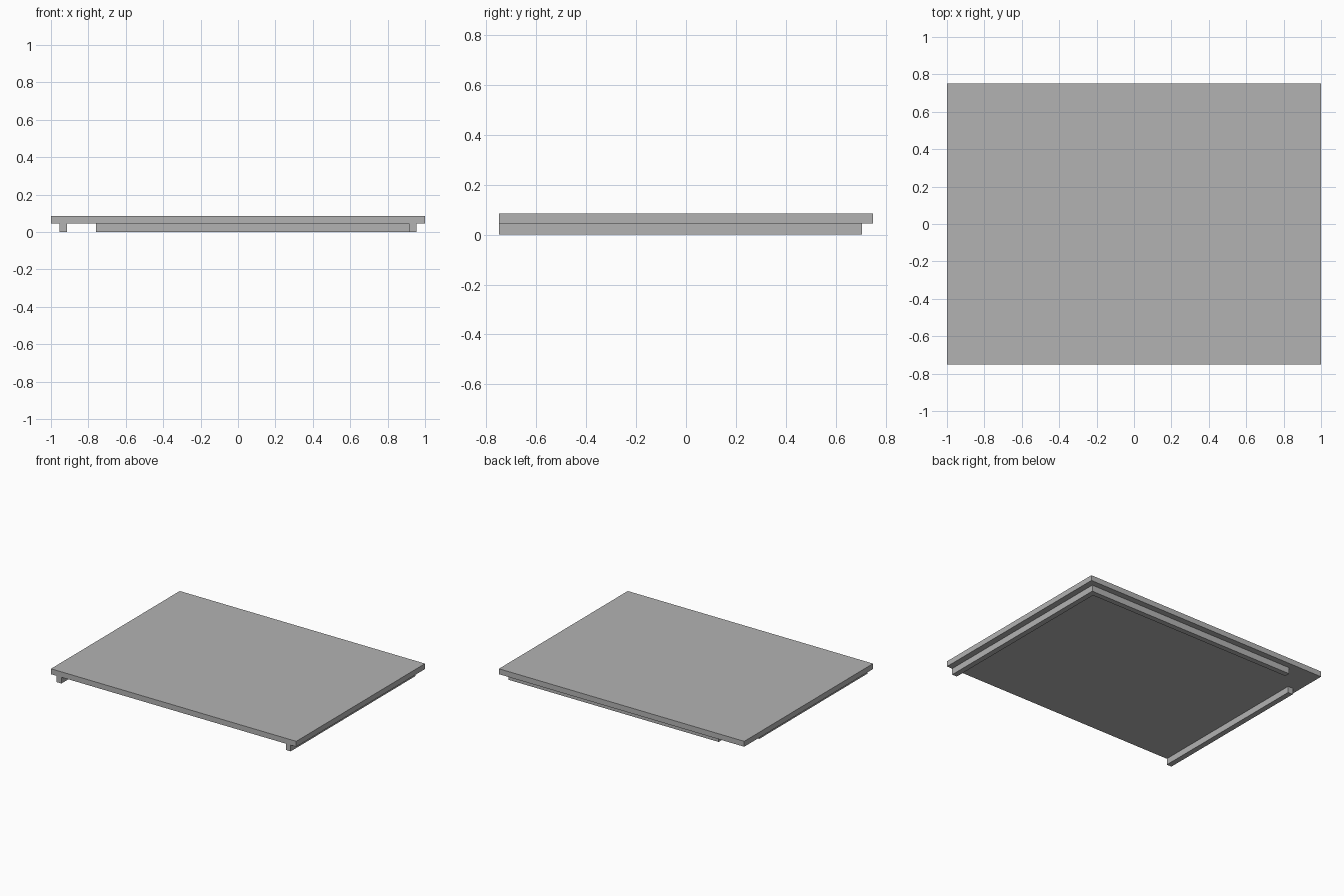
import bpy

cube = bpy.data.objects.get("Cube")
if cube:
    bpy.data.objects.remove(cube, do_unlink=True)

grey = bpy.data.materials.new("plain grey")
grey.use_nodes = True
color = (0.45, 0.45, 0.45, 1)
grey.diffuse_color = color
grey.node_tree.nodes["Principled BSDF"].inputs["Base Color"].default_value = color

PANEL_BOTTOM, PANEL_TOP = 0.046, 0.086
INNER, OUTER = 0.915, 0.955       # side rib faces
FRONT, BACK = -0.75, 0.75
RIB_BACK, RIB_WIDTH = 0.705, 0.04


def box(name, x, y, z):
    """Box spanning the given (low, high) ranges."""
    spans = (x, y, z)
    bpy.ops.mesh.primitive_cube_add(size=1, location=[sum(s) / 2 for s in spans])
    obj = bpy.context.object
    obj.name = name
    obj.scale = [s[1] - s[0] for s in spans]
    bpy.ops.object.transform_apply(location=False, rotation=False, scale=True)
    obj.data.materials.append(grey)
    return obj


# Flat top panel
box("panel", (-1, 1), (FRONT, BACK), (PANEL_BOTTOM, PANEL_TOP))

# Ribs under the panel: two meet at one back corner, the other corner is open
rib_z = (0, PANEL_BOTTOM)
box("long_side_rib", (INNER, OUTER), (FRONT, RIB_BACK), rib_z)
box("back_rib", (-0.76, INNER), (RIB_BACK - RIB_WIDTH, RIB_BACK), rib_z)
box("short_side_rib", (-OUTER, -INNER), (FRONT, 0.51), rib_z)
